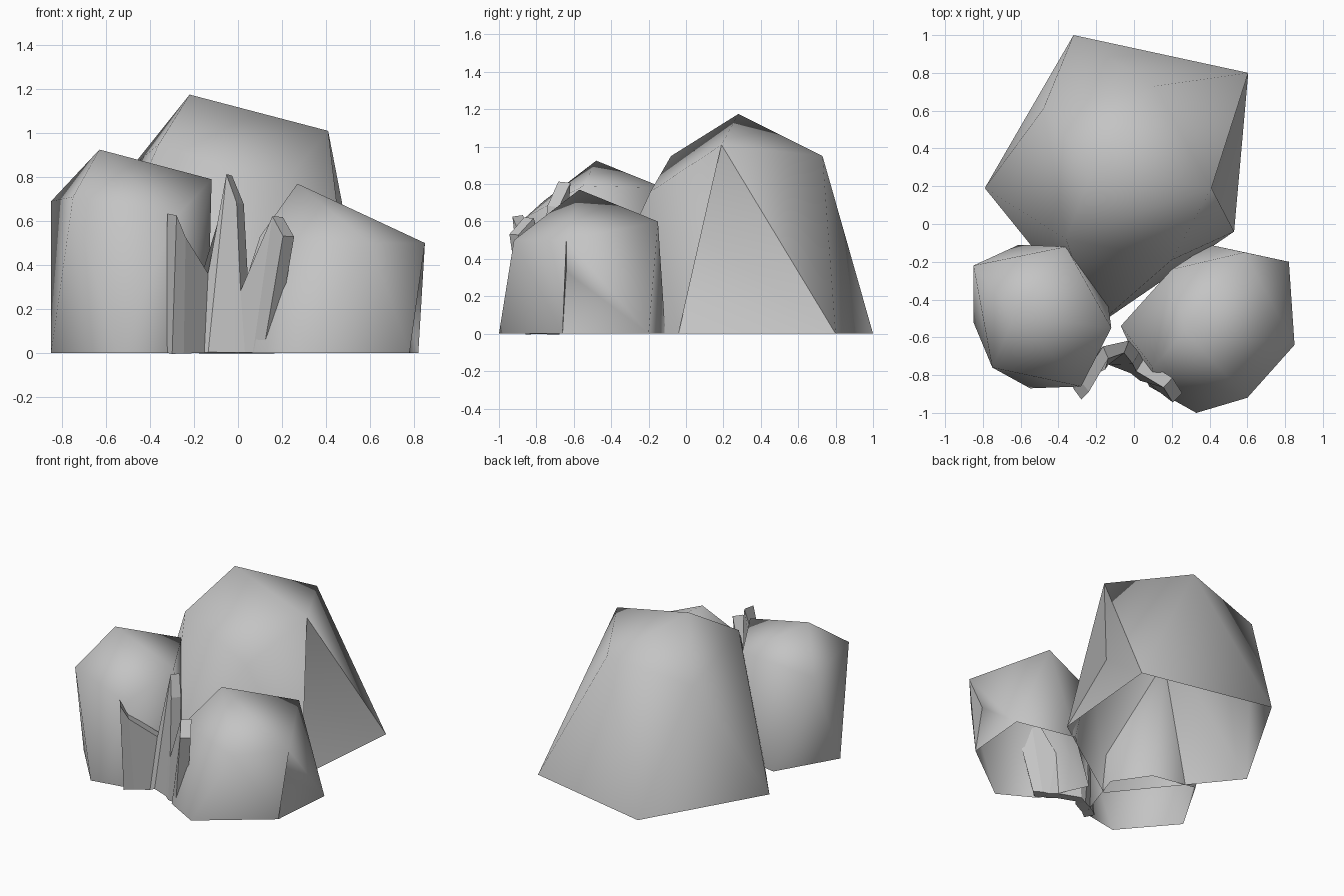
import bpy, bmesh, math

cube = bpy.data.objects.get("Cube")
if cube:
    bpy.data.objects.remove(cube, do_unlink=True)

# One plain stone colour
stone = bpy.data.materials.new("grey stone")
stone.use_nodes = True
colour = (0.55, 0.55, 0.55, 1)
stone.diffuse_color = colour
stone.node_tree.nodes["Principled BSDF"].inputs["Base Color"].default_value = colour


def make_object(name, bm):
    bmesh.ops.recalc_face_normals(bm, faces=bm.faces)
    mesh = bpy.data.meshes.new(name)
    bm.to_mesh(mesh)
    bm.free()
    mesh.materials.append(stone)
    obj = bpy.data.objects.new(name, mesh)
    bpy.context.collection.objects.link(obj)
    return obj


def boulder(name, base, crown, smooth_angle, dent=None):
    """Faceted boulder: hull of a ground outline and crown corners, open below."""
    bm = bmesh.new()
    for x, y in base:
        bm.verts.new((x, y, 0))
    for corner in crown:
        bm.verts.new(corner)
    bmesh.ops.convex_hull(bm, input=bm.verts)
    bmesh.ops.recalc_face_normals(bm, faces=bm.faces)
    # Push the +x facet inwards to a hollow
    if dent:
        bm.normal_update()
        side = max(bm.faces, key=lambda f: f.normal.x)
        hollow = bmesh.ops.poke(bm, faces=[side])["verts"][0]
        hollow.co = dent
    under = [f for f in bm.faces if all(v.co.z < 0.01 for v in f.verts)]
    bmesh.ops.delete(bm, geom=under, context='FACES')
    loose = [v for v in bm.verts if not v.link_faces]
    bmesh.ops.delete(bm, geom=loose, context='VERTS')
    obj = make_object(name, bm)
    bpy.ops.object.select_all(action='DESELECT')
    obj.select_set(True)
    bpy.context.view_layer.objects.active = obj
    bpy.ops.object.shade_smooth_by_angle(angle=math.radians(smooth_angle))


# Three boulders
boulder("large_boulder",
        [(-.32, 1), (.605, .8), (.53, -.04), (-.2, -.54), (-.79, .19)],
        [(-.22, .28, 1.175), (.41, .19, 1.01), (.11, .73, .95),
         (-.48, .61, .85), (-.36, -.08, .95), (.2, -.19, .76)],
        60, dent=(.3, .08, .53))

boulder("left_boulder",
        [(.33, -1), (.78, -.66), (.82, -.2), (.4, -.11), (-.07, -.54), (.08, -.86)],
        [(.27, -.57, .77), (.85, -.64, .5), (.585, -.15, .6),
         (.6, -.92, .5), (.1, -.76, .53), (.2, -.24, .5)],
        78, dent=(.74, -.64, .33))

boulder("right_boulder",
        [(-.61, -.11), (-.85, -.52), (-.55, -.87), (-.28, -.82), (-.14, -.4), (-.3, -.17)],
        [(-.63, -.48, .925), (-.12, -.55, .79), (-.36, -.12, .78),
         (-.85, -.22, .69), (-.75, -.76, .71), (-.28, -.86, .62)], 72)

# Jagged shard wall: top corner and ground point of each column
columns = [((-.3, -.9, .63), (-.32, -.83)), ((-.26, -.86, .53), (-.27, -.79)),
           ((-.15, -.68, .36), (-.17, -.74)), ((-.04, -.65, .81), (-.13, -.71)),
           ((.01, -.71, .68), (0, -.76)), ((.03, -.75, .28), (.05, -.8)),
           ((.18, -.84, .62), (.09, -.81)), ((.23, -.92, .53), (.14, -.84))]
bm = bmesh.new()
rows = [(bm.verts.new(top), bm.verts.new((*foot, 0))) for top, foot in columns]
for (t1, f1), (t2, f2) in zip(rows, rows[1:]):
    bm.faces.new((f1, f2, t2, t1))
shards = make_object("jagged_shards", bm)
thick = shards.modifiers.new("thickness", 'SOLIDIFY')
thick.thickness = 0.07
thick.offset = 0
